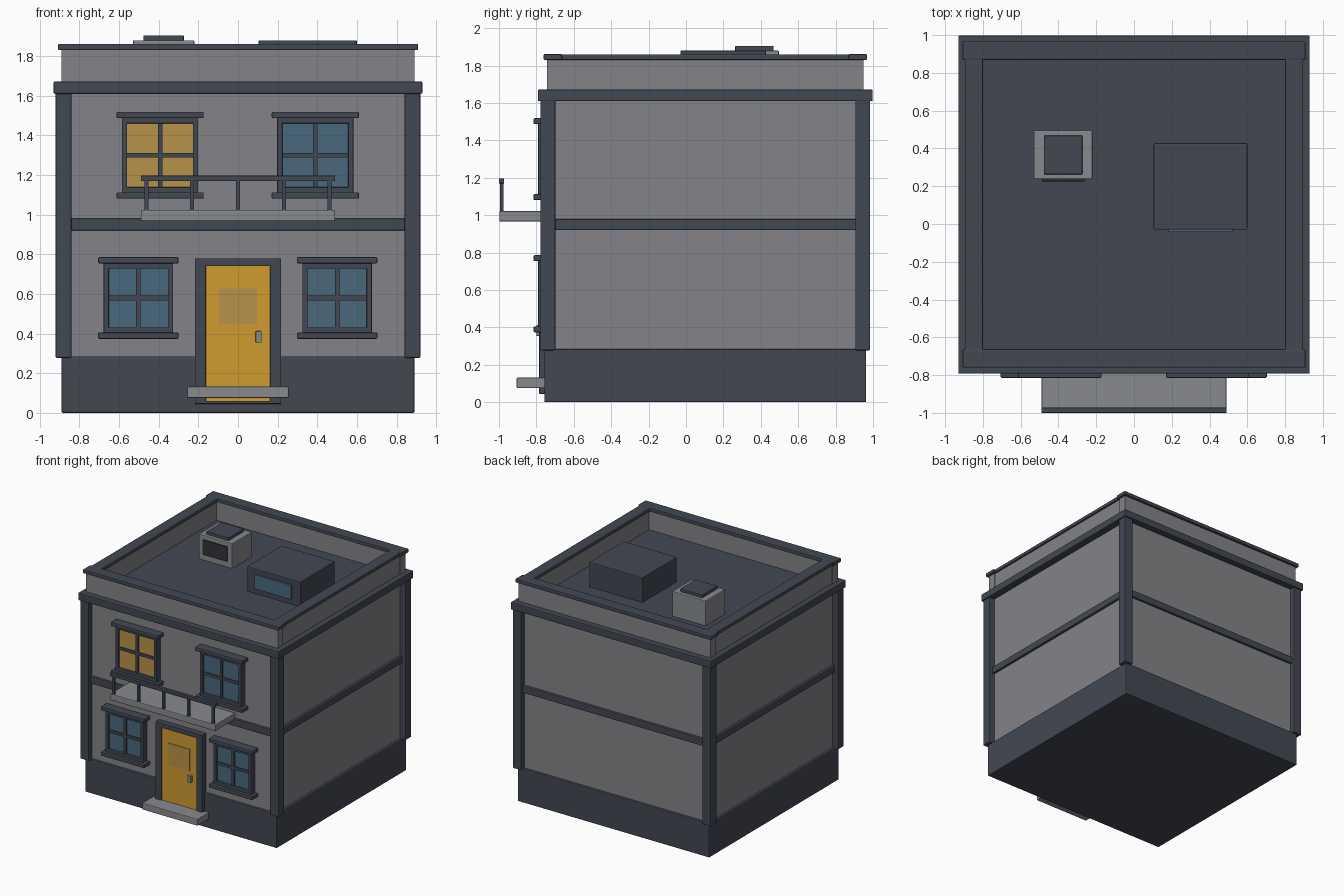
import bpy
import bmesh

cube = bpy.data.objects.get("Cube")
if cube:
    bpy.data.objects.remove(cube, do_unlink=True)


def material(name, color):
    m = bpy.data.materials.new(name)
    m.use_nodes = True
    m.diffuse_color = (*color, 1)
    m.node_tree.nodes["Principled BSDF"].inputs["Base Color"].default_value = (*color, 1)
    return m


GREY = material("wall grey", (0.23, 0.23, 0.25))
TRIM = material("dark slate", (0.055, 0.065, 0.085))
DOOR = material("door yellow", (0.62, 0.33, 0.03))
GLASS = material("blue glass", (0.065, 0.14, 0.2))
LIT = material("lit glass", (0.48, 0.29, 0.065))
GRILLE = material("dark grille", (0.03, 0.033, 0.04))
STONE = material("light stone", (0.25, 0.255, 0.27))


def box(name, mat, x, y, z, bevel=0.0):
    """Box spanning the given (low, high) ranges, with optional softened edges."""
    bm = bmesh.new()
    bmesh.ops.create_cube(bm, size=1)
    for v in bm.verts:
        v.co = [r[0] if c < 0 else r[1] for c, r in zip(v.co, (x, y, z))]
    mesh = bpy.data.meshes.new(name)
    bm.to_mesh(mesh)
    bm.free()
    mesh.materials.append(mat)
    obj = bpy.data.objects.new(name, mesh)
    bpy.context.collection.objects.link(obj)
    if bevel:
        mod = obj.modifiers.new("Bevel", "BEVEL")
        mod.width = bevel
        mod.segments = 2
    return obj


def around(c, half):
    return (c - half, c + half)


CY = 0.103   # depth centre of the building
SOFT = 0.006

# Main masses
box("plinth", TRIM, around(0, 0.89), around(CY, 0.86), (0, 0.285), SOFT)
box("walls", GREY, around(0, 0.87), around(CY, 0.84), (0.28, 1.63))
box("floor_band", TRIM, around(0, 0.89), around(CY, 0.86), (0.92, 0.98), SOFT)
box("cornice", TRIM, around(0, 0.93), around(CY, 0.895), (1.61, 1.672), SOFT)

# Corner pillars
for sx, side in ((-1, "right"), (1, "left")):
    for sy, end in ((-1, "front"), (1, "back")):
        box(f"pillar_{end}_{side}", TRIM, around(sx * 0.88, 0.04),
            around(CY + sy * 0.842, 0.04), (0.278, 1.62), SOFT)

# Parapet walls and caps
for s, end, side in ((-1, "front", "right"), (1, "back", "left")):
    box(f"parapet_{end}", GREY, around(0, 0.89), around(CY + s * 0.811, 0.034), (1.66, 1.835))
    box(f"parapet_{side}", GREY, around(s * 0.848, 0.034), around(CY, 0.79), (1.66, 1.835))
    box(f"parapet_cap_{end}", TRIM, around(0, 0.908), around(CY + s * 0.815, 0.049),
        (1.83, 1.862), SOFT)
    box(f"parapet_cap_{side}", TRIM, around(s * 0.848, 0.048), around(CY, 0.80),
        (1.83, 1.86), SOFT)


def window(name, cx, cz, hw, hh, glass):
    """Framed four-pane window with lintel and sill."""
    wall = -0.735
    box(name + "_glass", glass, around(cx, hw - 0.01), (-0.77, wall), around(cz, hh - 0.01))
    for s, side in ((-1, "right"), (1, "left")):
        box(f"{name}_jamb_{side}", TRIM, around(cx + s * (hw - 0.013), 0.013),
            (-0.79, wall), around(cz, hh), 0.003)
    box(name + "_mullion", TRIM, around(cx, 0.011), (-0.783, wall), around(cz, hh))
    box(name + "_transom", TRIM, around(cx, hw - 0.01), (-0.78, wall), around(cz, 0.012))
    for s, part in ((-1, "bottom_rail"), (1, "top_rail")):
        box(f"{name}_{part}", TRIM, around(cx, hw), (-0.79, wall),
            around(cz + s * (hh - 0.012), 0.015), 0.003)
    for s, part in ((-1, "sill"), (1, "lintel")):
        box(f"{name}_{part}", TRIM, around(cx, hw + 0.028), (-0.815, wall),
            around(cz + s * (hh + 0.015), 0.016), SOFT)


window("upper_right_window", -0.393, 1.3, 0.192, 0.188, LIT)
window("upper_left_window", 0.39, 1.3, 0.192, 0.188, GLASS)
window("lower_right_window", -0.503, 0.58, 0.175, 0.175, GLASS)
window("lower_left_window", 0.5, 0.58, 0.175, 0.175, GLASS)

# Door with frame, pane and handle
for s, side in ((-1, "right"), (1, "left")):
    box(f"door_jamb_{side}", TRIM, around(s * 0.19, 0.028), (-0.785, -0.73), (0.045, 0.78), 0.004)
box("door_head", TRIM, around(0, 0.218), (-0.785, -0.73), (0.74, 0.78), 0.004)
box("door_threshold", TRIM, around(0, 0.218), (-0.785, -0.73), (0.045, 0.06), 0.004)
box("door", DOOR, around(0, 0.164), (-0.775, -0.73), (0.055, 0.742))
box("door_pane", LIT, around(0, 0.097), (-0.78, -0.77), (0.447, 0.627))
box("door_handle", STONE, around(0.104, 0.015), (-0.80, -0.77), (0.355, 0.412), 0.003)
box("door_step", STONE, around(0, 0.257), (-0.905, -0.74), (0.075, 0.132), SOFT)

# Balcony
box("balcony_slab", STONE, around(0, 0.49), (-0.998, -0.735), (0.967, 1.022), SOFT)
box("balcony_rail", TRIM, around(0, 0.49), (-1.0, -0.972), (1.17, 1.197), 0.003)
for i in range(5):
    box(f"balcony_post_{i + 1}", TRIM, around((i - 2) * 0.231, 0.01), around(-0.986, 0.009),
        (1.015, 1.175))

# Rooftop ventilation unit
box("vent_unit", STONE, around(-0.375, 0.155), (0.237, 0.497), (1.665, 1.88), SOFT)
box("vent_cap", TRIM, around(-0.375, 0.102), (0.263, 0.468), (1.875, 1.905), 0.004)
box("vent_grille", GRILLE, around(-0.375, 0.113), (0.226, 0.24), (1.72, 1.845), 0.003)

# Rooftop light box
box("roof_box", TRIM, around(0.352, 0.248), (-0.03, 0.428), (1.665, 1.88), SOFT)
box("roof_box_window", GLASS, around(0.352, 0.17), (-0.043, -0.025), (1.715, 1.835), 0.003)
